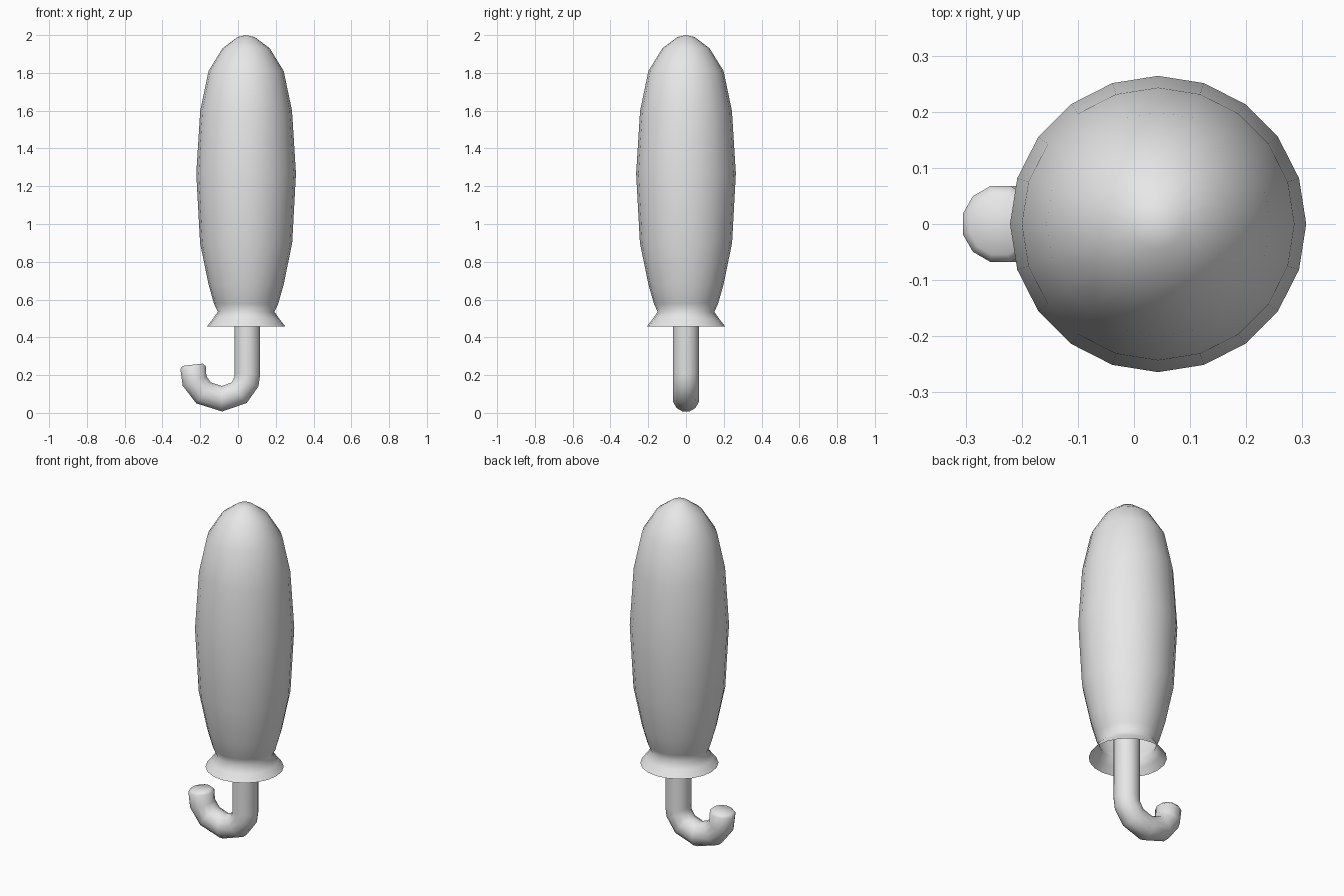
import bpy, bmesh, math
from mathutils import Vector

cube = bpy.data.objects.get("Cube")
if cube:
    bpy.data.objects.remove(cube, do_unlink=True)

grey = bpy.data.materials.new("plain grey")
grey.use_nodes = True
colour = (0.8, 0.8, 0.8, 1)
grey.diffuse_color = colour
grey.node_tree.nodes["Principled BSDF"].inputs["Base Color"].default_value = colour


def loft(name, rings, cap_end, angle):
    """Bridge a list of vertex rings; a ring of one point makes a pole."""
    bm = bmesh.new()
    loops = [[bm.verts.new(p) for p in ring] for ring in rings]
    for a, b in zip(loops, loops[1:]):
        n = max(len(a), len(b))
        for i in range(n):
            j = (i + 1) % n
            if len(b) == 1:
                bm.faces.new((a[i], a[j], b[0]))
            else:
                bm.faces.new((a[i], a[j], b[j], b[i]))
    if cap_end:
        bm.faces.new(loops[-1])
    bmesh.ops.recalc_face_normals(bm, faces=bm.faces)
    mesh = bpy.data.meshes.new(name)
    bm.to_mesh(mesh)
    bm.free()
    mesh.materials.append(grey)
    obj = bpy.data.objects.new(name, mesh)
    bpy.context.collection.objects.link(obj)
    bpy.ops.object.select_all(action='DESELECT')
    obj.select_set(True)
    bpy.context.view_layer.objects.active = obj
    bpy.ops.object.shade_smooth_by_angle(angle=math.radians(angle))
    return obj


def ring(centre, radius, sides, u, v, turn=0.0):
    steps = [2 * math.pi * (i + turn) / sides for i in range(sides)]
    return [centre + radius * (math.cos(t) * u + math.sin(t) * v) for t in steps]


X, Y, Z = Vector((1, 0, 0)), Vector((0, 1, 0)), Vector((0, 0, 1))

# Folded canopy: open flared hem, narrow neck and a long rounded body
profile = [(0.208, 0.457), (0.178, 0.495), (0.150, 0.535), (0.170, 0.578),
           (0.199, 0.68), (0.244, 0.90), (0.264, 1.267), (0.243, 1.60),
           (0.199, 1.81), (0.125, 1.93), (0.045, 1.99)]
axis = 0.043 * X
rings = [ring(axis + z * Z, r, 20, X, Y) for r, z in profile]
loft("canopy", rings + [[axis + 2 * Z]], False, 100)

# Shaft bending into the hooked handle, swept along a path in the xz plane
path = [(0.05, 1.9), (0.05, 0.206), (0.045, 0.164), (0.005, 0.106),
        (-0.085, 0.075), (-0.182, 0.106), (-0.23, 0.169), (-0.238, 0.24)]
points = [Vector((x, 0, z)) for x, z in path]
rings = []
for i, p in enumerate(points):
    before = (p - points[i - 1]).normalized() if i else Vector()
    after = (points[i + 1] - p).normalized() if i + 1 < len(points) else Vector()
    along = (before + after).normalized()
    side = Y.cross(along)
    rings.append(ring(p, 0.07, 12, side, Y, 0.5))
# Softened tip of the hook
rings.append(ring(points[-1] + 0.015 * along, 0.056, 12, side, Y, 0.5))
loft("shaft_and_hook", rings, True, 50)
